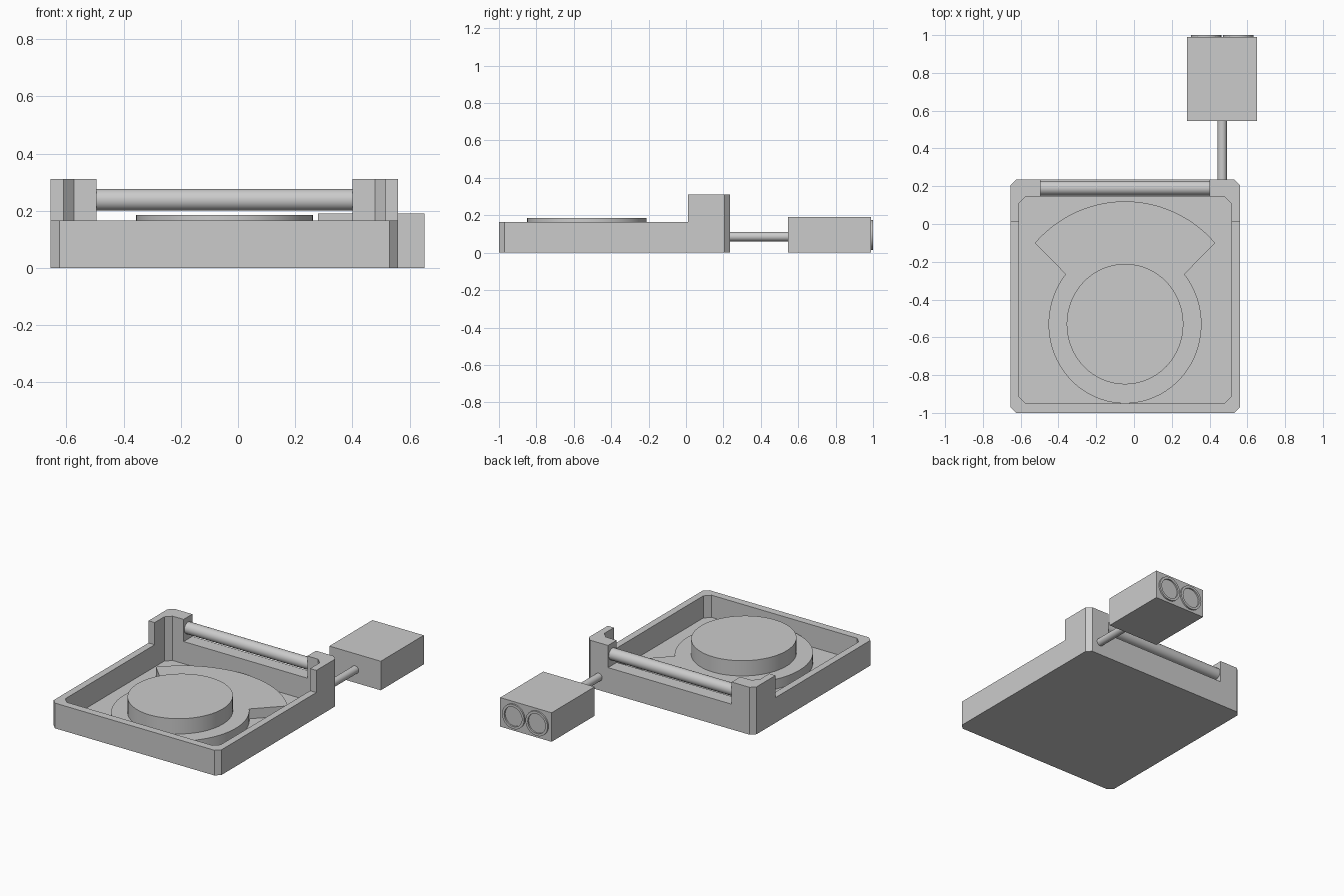
import bpy, bmesh
from math import sin, cos, pi, radians

if "Cube" in bpy.data.objects:
    bpy.data.objects.remove(bpy.data.objects["Cube"])

CX = -0.0475          # symmetry line of the tray
DISC_Y = -0.53        # centre of the round platform


def loft(name, loops, smooth=False, close=False):
    """Skin a stack of point loops; cap both ends, or join last to first."""
    bm = bmesh.new()
    rows = [[bm.verts.new(p) for p in loop] for loop in loops]
    pairs = list(zip(rows, rows[1:])) + ([(rows[-1], rows[0])] if close else [])
    for a, b in pairs:
        for i in range(len(a)):
            j = (i + 1) % len(a)
            bm.faces.new((a[i], a[j], b[j], b[i]))
    if not close:
        bm.faces.new(rows[0][::-1])
        bm.faces.new(rows[-1])
    bmesh.ops.recalc_face_normals(bm, faces=bm.faces)
    me = bpy.data.meshes.new(name)
    bm.to_mesh(me)
    bm.free()
    ob = bpy.data.objects.new(name, me)
    bpy.context.collection.objects.link(ob)
    if smooth:
        bpy.ops.object.select_all(action='DESELECT')
        bpy.context.view_layer.objects.active = ob
        ob.select_set(True)
        bpy.ops.object.shade_smooth_by_angle(angle=radians(35))
    return ob


def prism(name, outline, z0, z1, smooth=False):
    return loft(name, [[(x, y, z) for x, y in outline] for z in (z0, z1)], smooth)


def chamfered(x0, x1, y0, y1, c, z):
    return [(x0 + c, y0, z), (x1 - c, y0, z), (x1, y0 + c, z), (x1, y1 - c, z),
            (x1 - c, y1, z), (x0 + c, y1, z), (x0, y1 - c, z), (x0, y0 + c, z)]


def arc(rx, ry, a0, a1, n):
    return [(CX + rx * cos(radians(a0 + (a1 - a0) * i / n)),
             DISC_Y + ry * sin(radians(a0 + (a1 - a0) * i / n))) for i in range(n + 1)]


def ring_x(x, y, z, r, n=32):
    return [(x, y + r * cos(2 * pi * i / n), z + r * sin(2 * pi * i / n)) for i in range(n)]


def ring_y(x, y, z, r, n=32):
    return [(x + r * cos(2 * pi * i / n), y, z + r * sin(2 * pi * i / n)) for i in range(n)]


# open tray with chamfered corners
outer = (-0.655, 0.56, -1.0, 0.235, 0.03)
inner = (-0.61, 0.515, -0.95, 0.145, 0.036)
loft("tray", [chamfered(*outer, 0), chamfered(*outer, 0.165),
              chamfered(*inner, 0.165), chamfered(*inner, 0.02)])

# L-shaped hinge posts on the two rear corners
post = [(-0.655, 0.01), (-0.61, 0.01), (-0.61, 0.109), (-0.574, 0.145),
        (-0.495, 0.145), (-0.495, 0.235), (-0.625, 0.235), (-0.655, 0.205)]
prism("left_hinge_post", post, 0.165, 0.31)
prism("right_hinge_post", [(2 * CX - x, y) for x, y in post], 0.165, 0.31)

# hinge rod between the posts
loft("hinge_rod", [ring_x(x, 0.19, 0.238, 0.038) for x in (-0.5, 0.405)], True)

# keyhole-shaped base plate: a round part plus a flared sector behind it
plate = arc(0.636, 0.65, 41.4, 138.6, 28) + arc(0.405, 0.42, 141, 399, 56)
prism("base_plate", plate, 0.02, 0.085, True)

# raised round platform
prism("round_platform", arc(0.309, 0.319, 0, 354.375, 63), 0.085, 0.185, True)

# cable and connector box
loft("cable", [ring_y(0.467, y, 0.086, 0.025) for y in (0.2, 0.56)], True)
prism("connector_box", [(0.28, 0.545), (0.652, 0.545), (0.652, 0.99), (0.28, 0.99)], 0, 0.19)

# round sockets on the back of the box
for side, x in (("left", 0.382), ("right", 0.552)):
    loft(side + "_socket_ring",
         [ring_y(x, y, 0.095, r) for y, r in
          ((0.985, 0.08), (1.0, 0.08), (1.0, 0.064), (0.985, 0.064))], True, close=True)
